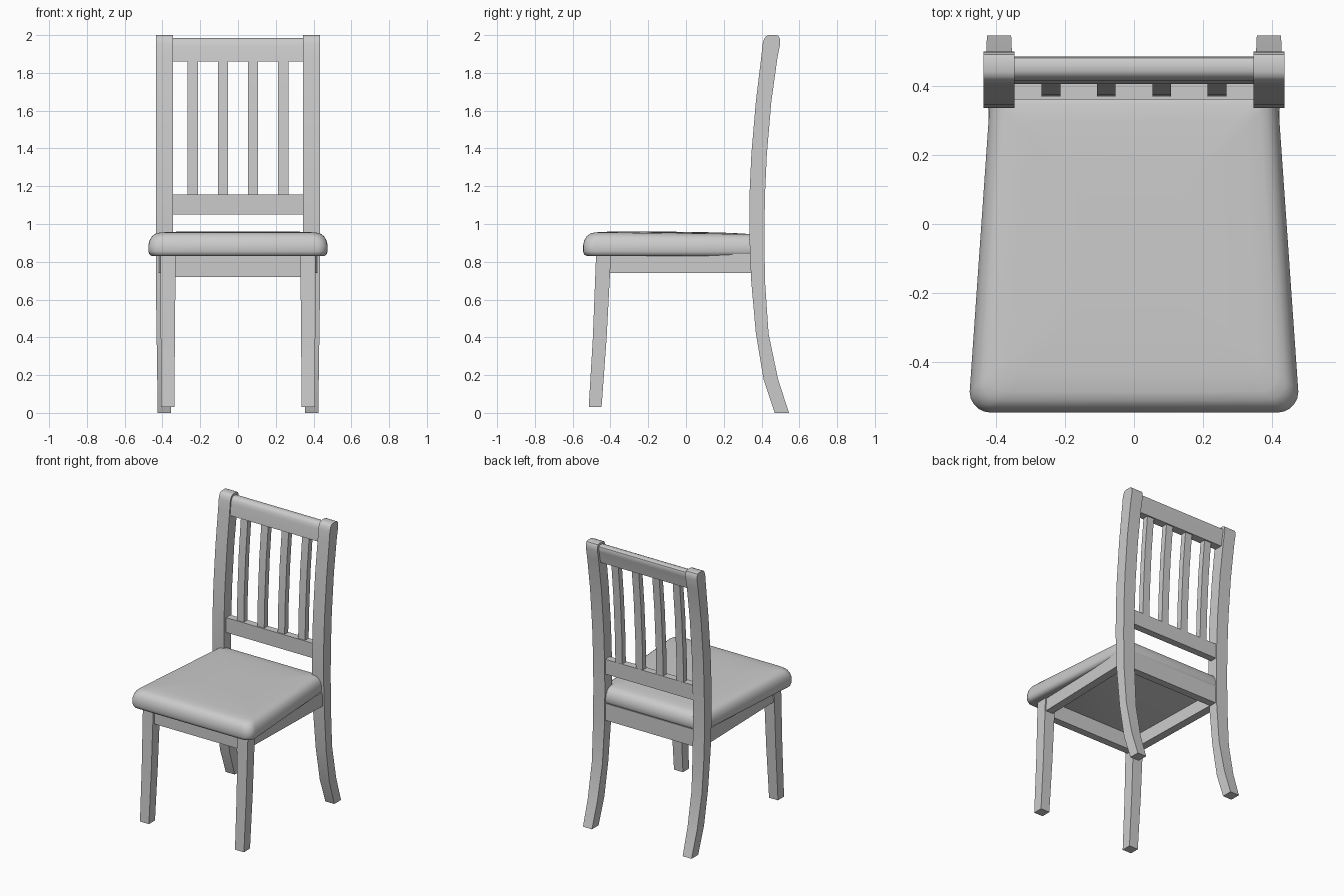
import bpy, bmesh, math

cube = bpy.data.objects.get("Cube")
if cube:
    bpy.data.objects.remove(cube, do_unlink=True)

grey = bpy.data.materials.new("light_grey")
grey.use_nodes = True
COLOUR = (0.6, 0.6, 0.6, 1)
grey.diffuse_color = COLOUR
grey.node_tree.nodes["Principled BSDF"].inputs["Base Color"].default_value = COLOUR


def loft(name, rings, angle=35):
    """Skin a stack of matching point rings and cap both ends."""
    bm = bmesh.new()
    loops = [[bm.verts.new(p) for p in ring] for ring in rings]
    for a, b in zip(loops, loops[1:]):
        for i in range(len(a)):
            j = (i + 1) % len(a)
            bm.faces.new((a[i], a[j], b[j], b[i]))
    bm.faces.new(loops[0][::-1])
    bm.faces.new(loops[-1])
    bmesh.ops.recalc_face_normals(bm, faces=bm.faces)
    mesh = bpy.data.meshes.new(name)
    bm.to_mesh(mesh)
    bm.free()
    mesh.materials.append(grey)
    obj = bpy.data.objects.new(name, mesh)
    bpy.context.collection.objects.link(obj)
    bpy.ops.object.select_all(action="DESELECT")
    obj.select_set(True)
    bpy.context.view_layer.objects.active = obj
    bpy.ops.object.shade_smooth_by_angle(angle=math.radians(angle))
    return obj


def rect(x0, x1, y0, y1, z):
    return [(x0, y0, z), (x1, y0, z), (x1, y1, z), (x0, y1, z)]


def box(name, x0, x1, y0, y1, z0, z1):
    return loft(name, [rect(x0, x1, y0, y1, z0), rect(x0, x1, y0, y1, z1)])


# Curved back post: front y, back y, height
POST = [(.47, .545, 0), (.41, .487, .18), (.37, .437, .42), (.345, .418, .7),
        (.335, .415, .95), (.336, .418, 1.15), (.346, .428, 1.37),
        (.37, .452, 1.65), (.398, .484, 1.88), (.406, .499, 1.955),
        (.414, .497, 1.982), (.425, .49, 1.995), (.44, .478, 2.0)]

for side, s in (("right", -1), ("left", 1)):
    rings = []
    for y0, y1, z in POST:
        t = min(z / .7, 1)
        rings.append(rect(s * (.355 - .01 * t), s * (.425 + .01 * t), y0, y1, z))
    loft(side + "_back_post", rings)

    # Front leg, tapering and raked forward
    loft(side + "_front_leg", [
        rect(s * .337, s * .407, -.515, -.447, .03),
        rect(s * .334, s * .409, -.493, -.42, .4),
        rect(s * .33, s * .411, -.476, -.397, .84)])

    # Side rail, following the seat taper
    loft(side + "_seat_rail", [
        [(s * x0, y, z) for x0, z in ((a, .74), (b, .74), (b, .84), (a, .84))]
        for a, b, y in ((.345, .402, -.42), (.365, .422, .36))])

# Front and back seat rails
box("front_seat_rail", -.35, .35, -.462, -.41, .72, .84)
box("back_seat_rail", -.36, .36, .352, .405, .72, .84)

# Backrest: lower rail, rounded top rail and four slats
box("lower_back_rail", -.36, .36, .36, .41, 1.05, 1.155)
loft("top_back_rail", [rect(-.36, .36, y0, y1, z) for y0, y1, z in (
    (.405, .463, 1.86), (.414, .478, 1.94), (.419, .484, 1.962),
    (.428, .48, 1.978), (.442, .468, 1.985))])
for i in range(4):
    x = -.24 + .16 * i
    loft(f"slat_{i + 1}", [rect(x - .027, x + .027, y, y + .04, z) for y, z in (
        (.368, 1.14), (.374, 1.35), (.39, 1.62), (.415, 1.88))])


# Padded seat: trapezoid outline with rounded corners
def seat_outline():
    pts = []
    corners = ((-.475, -.545, .06, 180), (.475, -.545, .06, 270),
               (.415, .405, .03, 0), (-.415, .405, .03, 90))
    for cx, cy, r, start in corners:
        ox = cx - math.copysign(r, cx)
        oy = cy - math.copysign(r, cy)
        for k in range(6):
            a = math.radians(start + 18 * k)
            pts.append((ox + r * math.cos(a), oy + r * math.sin(a)))
    return pts


OUTLINE = seat_outline()
MID = -.07
CUSHION = [(.022, .83), (.006, .838), (0, .855), (0, .885), (.006, .91),
           (.018, .932), (.036, .946), (.06, .953), (.11, .957),
           (.2, .96), (.32, .962)]
rings = []
for inset, z in CUSHION:
    ring = []
    for x, y in OUTLINE:
        px = x * (1 - inset / .475)
        py = MID + (y - MID) * (1 - inset / .475)
        drop = .012 * (py + .3) * max(0, (z - .83) / .13)
        ring.append((px, py, z - drop))
    rings.append(ring)
loft("seat_cushion", rings, 50)
